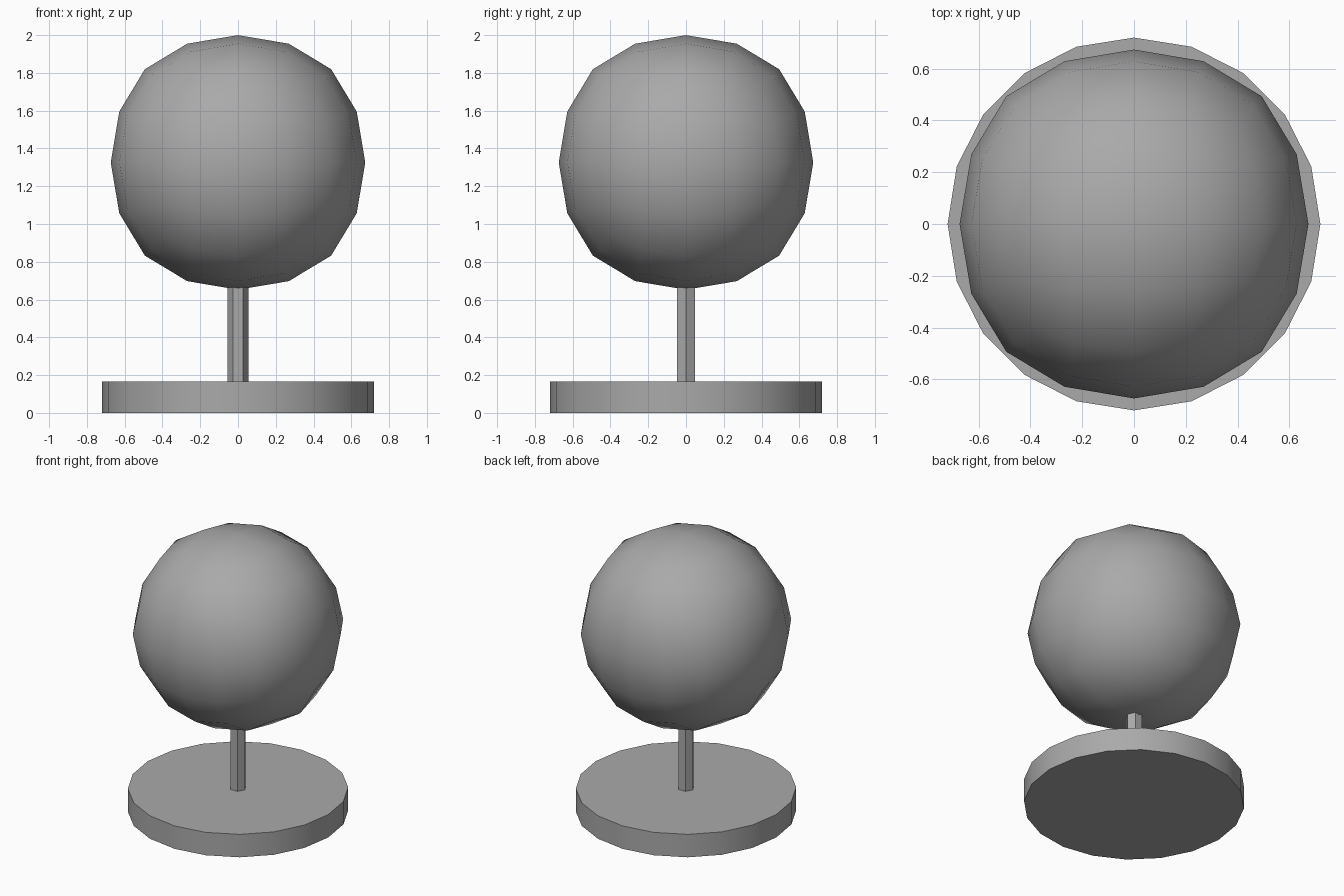
import bpy

default = bpy.data.objects.get("Cube")
if default:
    bpy.data.objects.remove(default, do_unlink=True)

GREY = (0.4, 0.4, 0.4, 1.0)
grey = bpy.data.materials.new("plain grey")
grey.use_nodes = True
grey.diffuse_color = GREY
grey.node_tree.nodes["Principled BSDF"].inputs["Base Color"].default_value = GREY


def finish(name):
    obj = bpy.context.object
    obj.name = obj.data.name = name
    obj.data.materials.append(grey)
    return obj


def column(name, sides, radius, bottom, top, turn=0.0):
    """Upright prism with sharp rims."""
    bpy.ops.mesh.primitive_cylinder_add(
        vertices=sides, radius=radius, depth=top - bottom,
        location=(0, 0, (bottom + top) / 2), rotation=(0, 0, turn))
    obj = finish(name)
    bpy.ops.object.shade_smooth_by_angle()
    return obj


# Round base plate and six-sided post with corners towards the sides
column("base", 20, 0.72, 0.0, 0.165)
column("post", 6, 0.055, 0.16, 0.75, turn=1.5708)

# Ball: a cube rounded by two levels of subdivision
bpy.ops.mesh.primitive_cube_add(size=1.534, location=(0, 0, 1.326))
ball = finish("ball")
rounding = ball.modifiers.new("rounding", "SUBSURF")
rounding.levels = rounding.render_levels = 2
rounding.use_limit_surface = False
bpy.ops.object.shade_smooth()
